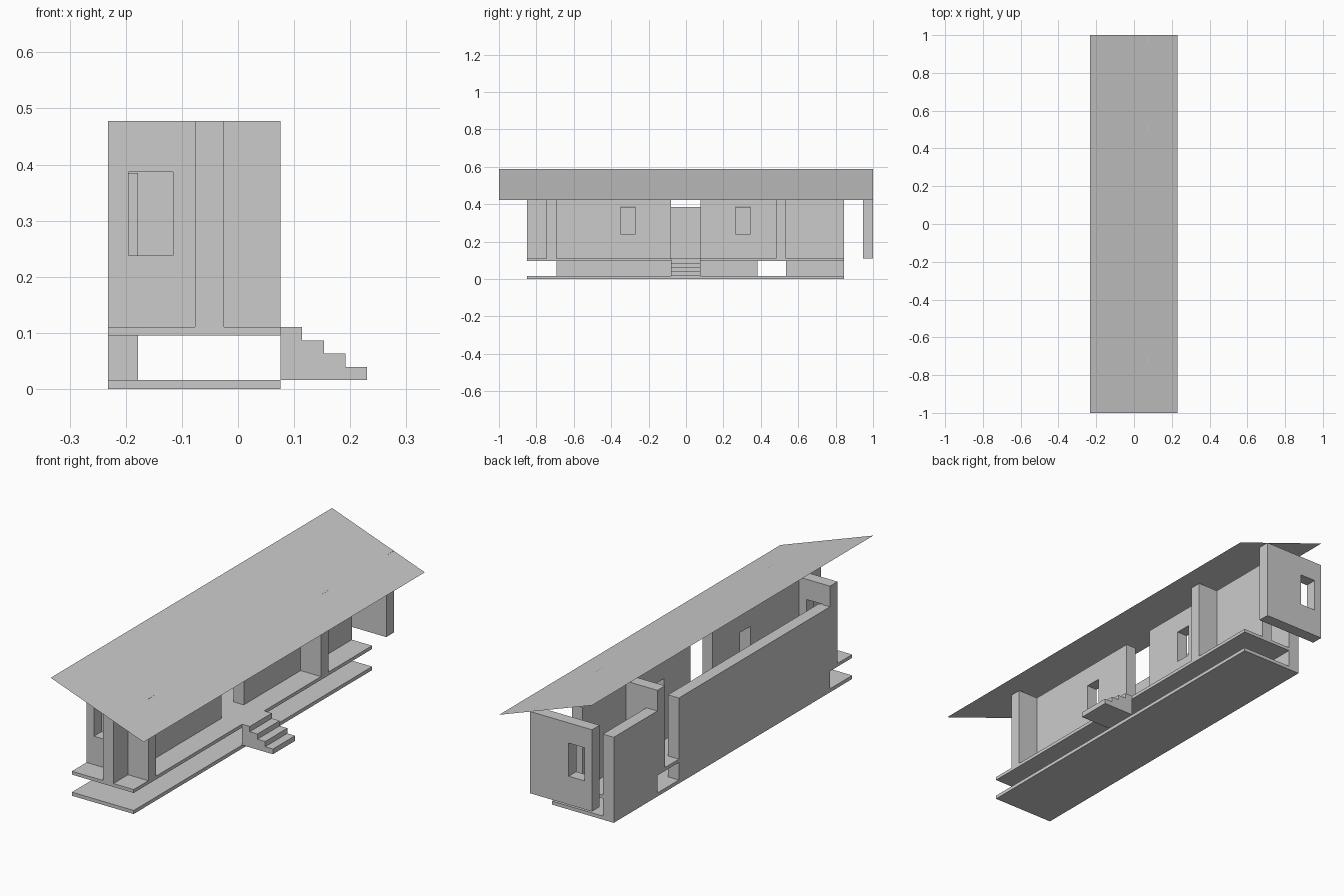
import bpy, bmesh

if "Cube" in bpy.data.objects:
    bpy.data.objects.remove(bpy.data.objects["Cube"])

X0, X1 = -0.232, 0.076          # back and front edge of the house
Y0, Y1 = -0.85, 0.845           # ends of the floor slabs
FLOOR, TOP = 0.11, 0.478        # floor level and wall top
SILL, HEAD = 0.238, 0.387       # window heights


def make(name, bm):
    bmesh.ops.recalc_face_normals(bm, faces=bm.faces)
    me = bpy.data.meshes.new(name)
    bm.to_mesh(me)
    bm.free()
    ob = bpy.data.objects.new(name, me)
    bpy.context.collection.objects.link(ob)
    return ob


def box(name, x, y, z):
    bm = bmesh.new()
    bmesh.ops.create_cube(bm, size=1)
    for v in bm.verts:
        v.co = [r[0] if c < 0 else r[1] for c, r in zip(v.co, (x, y, z))]
    return make(name, bm)


def cut(wall, x, y, z):
    c = box(wall.name + "_window_cutter", x, y, z)
    c.hide_render = True
    c.hide_viewport = True
    c.display_type = 'WIRE'
    m = wall.modifiers.new("window", 'BOOLEAN')
    m.operation, m.solver, m.object = 'DIFFERENCE', 'EXACT', c


# Base and raised floor slabs
box("base_slab", (X0, X1), (Y0, Y1), (0, 0.016))
box("floor_slab", (X0, X1), (Y0, Y1), (0.095, FLOOR))

# Low back wall in two lengths with an opening between
for name, y in (("back_wall_long", (-0.692, 0.382)), ("back_wall_short", (0.535, Y1))):
    box(name, (X0, -0.178), y, (0, 0.385))

# Middle wall on both sides of the doorway, one window each
for name, y, w in (("middle_wall_near", (Y0, -0.08), (-0.347, -0.273)),
                   ("middle_wall_far", (0.077, Y1), (0.268, 0.343))):
    cut(box(name, (-0.077, -0.025), y, (FLOOR, TOP)), (-0.2, 0.1), w, (SILL, HEAD))

# Cross walls; the two outer ones have windows
for name, y, window in (("cross_wall_near", (-0.746, -0.692), True),
                        ("cross_wall_middle", (0.481, 0.535), False),
                        ("end_wall_far", (0.946, 1.0), True)):
    wall = box(name, (X0, X1), y, (FLOOR, TOP))
    if window:
        cut(wall, (-0.195, -0.116), (y[0] - 0.1, y[1] + 0.1), (SILL, HEAD))

# Entrance steps: stepped profile extruded along y
profile = [(X1, 0.016), (X1, FLOOR)]
for i in range(4):
    x, z = X1 + 0.0385 * (i + 1), FLOOR - 0.0235 * i
    profile += [(x, z), (x, z - 0.0235)]
bm = bmesh.new()
face = bm.faces.new([bm.verts.new((x, -0.08, z)) for x, z in profile])
ext = bmesh.ops.extrude_face_region(bm, geom=[face])
bmesh.ops.translate(bm, vec=(0, 0.157, 0),
                    verts=[g for g in ext["geom"] if isinstance(g, bmesh.types.BMVert)])
make("entrance_steps", bm)

# Thin sloping roof sheet
bm = bmesh.new()
bm.faces.new([bm.verts.new(p) for p in ((X0, -1, 0.588), (0.23, -1, 0.422),
                                        (0.23, 1, 0.422), (X0, 1, 0.588))])
make("roof", bm)
